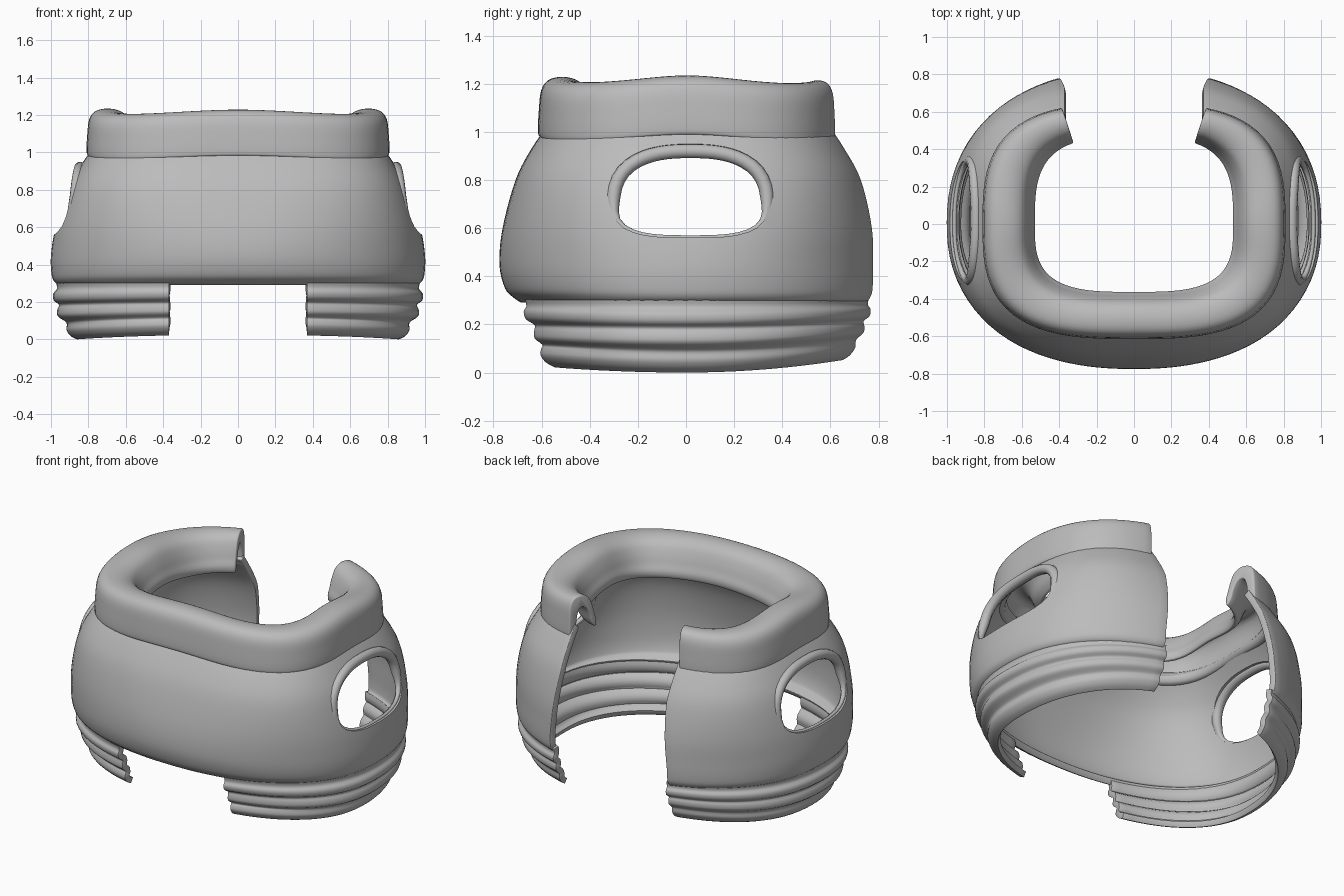
import bpy, bmesh, math
from mathutils import Vector

if "Cube" in bpy.data.objects:
    bpy.data.objects.remove(bpy.data.objects["Cube"])

grey = bpy.data.materials.new("plain grey")
grey.use_nodes = True
tone = (0.5, 0.5, 0.5, 1)
grey.diffuse_color = tone
grey.node_tree.nodes["Principled BSDF"].inputs["Base Color"].default_value = tone


def smooth_rows(keys, steps, closed=False):
    """Catmull-Rom resampling of a list of tuples."""
    pts = [Vector(k) for k in keys]
    n = len(pts)
    pick = (lambda i: pts[i % n]) if closed else (lambda i: pts[max(0, min(n - 1, i))])
    out = []
    for i in range(n if closed else n - 1):
        a, b, c, d = (pick(i + k) for k in (-1, 0, 1, 2))
        for s in range(steps):
            t = s / steps
            out.append(0.5 * (2 * b + (c - a) * t + (2 * a - 5 * b + 4 * c - d) * t ** 2
                              + (3 * b - a - 3 * c + d) * t ** 3))
    if not closed:
        out.append(pts[-1])
    return out


def ring_point(a, front, back, n, phi):
    b = back if math.sin(phi) > 0 else front
    r = (abs(math.cos(phi) / a) ** n + abs(math.sin(phi) / b) ** n) ** (-1 / n)
    return r * math.cos(phi), r * math.sin(phi)


def angle_at(x, a, b, n):
    return math.atan2(b * (1 - (x / a) ** n) ** (1 / n), x)


def finish(ob, angle=50):
    """Apply modifiers, shade smooth with sharp creases, add the material."""
    deps = bpy.context.evaluated_depsgraph_get()
    mesh = bpy.data.meshes.new_from_object(ob.evaluated_get(deps))
    name = ob.name
    bpy.data.objects.remove(ob)
    mesh.materials.clear()
    mesh.materials.append(grey)
    for p in mesh.polygons:
        p.use_smooth = True
        p.material_index = 0
    mesh.set_sharp_from_angle(angle=math.radians(angle))
    ob = bpy.data.objects.new(name, mesh)
    bpy.context.collection.objects.link(ob)
    return ob


def sheet(name, rows, cols, span, lift, side=1, closed=False):
    """Sweep rows (z, a, front, back, n) around the body between two angles."""
    bm = bmesh.new()
    grid = []
    for row in rows:
        z, a, front, back, n = row[:5]
        start, end = span(row)
        line = []
        for j in range(cols + 1):
            phi = start + (end - start) * j / cols
            x, y = ring_point(a, front, back, n, phi)
            line.append(bm.verts.new((side * x, y, z + lift(z, y, phi))))
        grid.append(line)
    for i in range(len(grid) if closed else len(grid) - 1):
        low, high = grid[i], grid[(i + 1) % len(grid)]
        for j in range(cols):
            quad = [low[j], high[j], high[j + 1], low[j + 1]]
            bm.faces.new(quad if side > 0 else quad[::-1])
    if closed:
        bm.faces.new([line[0] for line in grid])
        bm.faces.new([line[-1] for line in grid])
        bmesh.ops.recalc_face_normals(bm, faces=bm.faces)
    mesh = bpy.data.meshes.new(name)
    bm.to_mesh(mesh)
    bm.free()
    ob = bpy.data.objects.new(name, mesh)
    bpy.context.collection.objects.link(ob)
    return ob


def thicken(ob, amount, round_off):
    if amount:
        mod = ob.modifiers.new("thickness", "SOLIDIFY")
        mod.thickness = amount
        mod.offset = -1
    mod = ob.modifiers.new("soft edges", "BEVEL")
    mod.width = round_off
    mod.segments = 2
    mod.angle_limit = math.radians(50)


def full_span(gap):
    def span(row):
        start = angle_at(gap(row), row[1], row[3], row[4])
        return start, -math.pi - start
    return span


def rise(z, low, high):
    return max(0, min(1, (z - low) / (high - low)))


def squareness(z):
    t = rise(z, 0.4, 1.0)
    return 2.25 + 0.7 * t * t * (3 - 2 * t)


# Main body shell, open at the back: z, half width, front depth, back depth
body_keys = [(0.29, 0.955, 0.685, 0.80), (0.31, 0.983, 0.715, 0.818),
             (0.35, 0.997, 0.752, 0.828), (0.45, 1.0, 0.775, 0.828),
             (0.6, 0.975, 0.762, 0.81), (0.8, 0.91, 0.708, 0.75),
             (0.93, 0.84, 0.642, 0.68), (1.04, 0.765, 0.565, 0.61)]
body_rows = [(*r, squareness(r[0])) for r in smooth_rows(body_keys, 5)]
body = sheet("body_shell", body_rows, 84,
             full_span(lambda r: 0.41 - 0.04 * rise(r[0], 0.4, 0.8)), lambda z, y, p: 0)
thicken(body, 0.04, 0.014)


def body_x(y, z):
    for lo, hi in zip(body_rows, body_rows[1:]):
        if lo[0] <= z <= hi[0]:
            t = (z - lo[0]) / (hi[0] - lo[0])
            _, a, f, b, n = (p + (q - p) * t for p, q in zip(lo, hi))
            return a * (1 - abs(y / (b if y > 0 else f)) ** n) ** (1 / n)


# Arm opening outline: domed top and flatter bottom
outline = []
for i in range(56):
    t = math.tau * i / 56
    c, s = math.cos(t), math.sin(t)
    n, h = (2.5, 0.22) if s > 0 else (3.0, 0.14)
    r = (abs(c / 0.32) ** n + abs(s / h) ** n) ** (-1 / n)
    outline.append((0.018 + r * c, 0.70 + r * s))

# Cut both arm openings with one long prism
bm = bmesh.new()
bottom = bm.faces.new([bm.verts.new((-1.3, y, z)) for y, z in outline])
moved = bmesh.ops.extrude_face_region(bm, geom=[bottom])["geom"]
bmesh.ops.translate(bm, vec=(2.6, 0, 0),
                    verts=[v for v in moved if isinstance(v, bmesh.types.BMVert)])
bmesh.ops.recalc_face_normals(bm, faces=bm.faces)
mesh = bpy.data.meshes.new("arm_cutter")
bm.to_mesh(mesh)
bm.free()
cutter = bpy.data.objects.new("arm_cutter", mesh)
cutter.hide_render = True
bpy.context.collection.objects.link(cutter)
cut = body.modifiers.new("arm openings", "BOOLEAN")
cut.object = cutter
cut.solver = "EXACT"
finish(body)
bpy.data.objects.remove(cutter)

# Rounded rims around the arm openings: proud at the top, sunk at the sides and base
for side, label in ((1, "left"), (-1, "right")):
    curve = bpy.data.curves.new(label + "_arm_rim", "CURVE")
    curve.dimensions = "3D"
    curve.bevel_depth = 0.03
    curve.bevel_resolution = 3
    spline = curve.splines.new("POLY")
    spline.points.add(len(outline) - 1)
    spline.use_cyclic_u = True
    for p, (y, z) in zip(spline.points, outline):
        sink = 0.024 - 0.022 * rise(z, 0.75, 0.9)
        p.co = (side * (body_x(y, z) - sink), y, z, 1)
        p.radius = 0.35 + 0.65 * rise(z, 0.57, 0.74)
    rim = bpy.data.objects.new(label + "_arm_rim", curve)
    bpy.context.collection.objects.link(rim)
    finish(rim)

# Ribbed lower bands, one each side, with a notch at the front
rib_keys = [(0.0, 0.86, 0.585, 0.71), (0.018, 0.895, 0.62, 0.735), (0.05, 0.917, 0.643, 0.755),
            (0.08, 0.915, 0.64, 0.758), (0.097, 0.925, 0.633, 0.762), (0.125, 0.965, 0.664, 0.786),
            (0.16, 0.966, 0.666, 0.79), (0.185, 0.957, 0.665, 0.787), (0.21, 0.986, 0.70, 0.81),
            (0.245, 0.988, 0.71, 0.815), (0.272, 0.968, 0.70, 0.805), (0.31, 0.975, 0.708, 0.81)]
rib_rows = [(*r, 2.25) for r in smooth_rows(rib_keys, 3)]


def rib_span(row):
    _, a, front, back, n = row
    return angle_at(0.395, a, back, n), -angle_at(0.37, a, front, n)


def rib_lift(z, y, phi):
    return (0.06 if y > 0 else 0.035) * (y / 0.7) ** 2 * max(0, 1 - z / 0.32)


for side, label in ((1, "left"), (-1, "right")):
    ribs = sheet(label + "_ribbed_band", rib_rows, 36, rib_span, rib_lift, side)
    thicken(ribs, 0.035, 0.012)
    finish(ribs)

# Rolled collar with a drooping inner lip: inset from the outer wall, height
section = [(0.012, 0.972), (0.0, 0.995), (0.004, 1.08), (0.014, 1.16), (0.045, 1.203),
           (0.1, 1.218), (0.16, 1.212), (0.21, 1.185), (0.243, 1.13), (0.262, 1.08),
           (0.28, 1.035), (0.268, 0.995), (0.23, 1.03), (0.205, 1.09), (0.165, 1.135),
           (0.11, 1.135), (0.08, 1.07), (0.07, 0.98)]
collar_rows = [(z, 0.81 - d, 0.615 - 0.9 * d, 0.645 - 0.65 * d, 3.0 + d, d)
               for d, z in smooth_rows(section, 3, True)]


def collar_wave(z, y, phi):
    """Gentle rise at the middle of each side, dip at each corner."""
    corner = math.atan2(math.sin(phi) / 0.75, math.cos(phi))
    return (0.016 - 0.006 * max(0, -math.sin(phi))) * math.cos(4 * corner)


collar = sheet("rolled_collar", collar_rows, 84,
               full_span(lambda r: 0.385 - 0.22 * r[5]), collar_wave, closed=True)
thicken(collar, 0, 0.015)
finish(collar)
